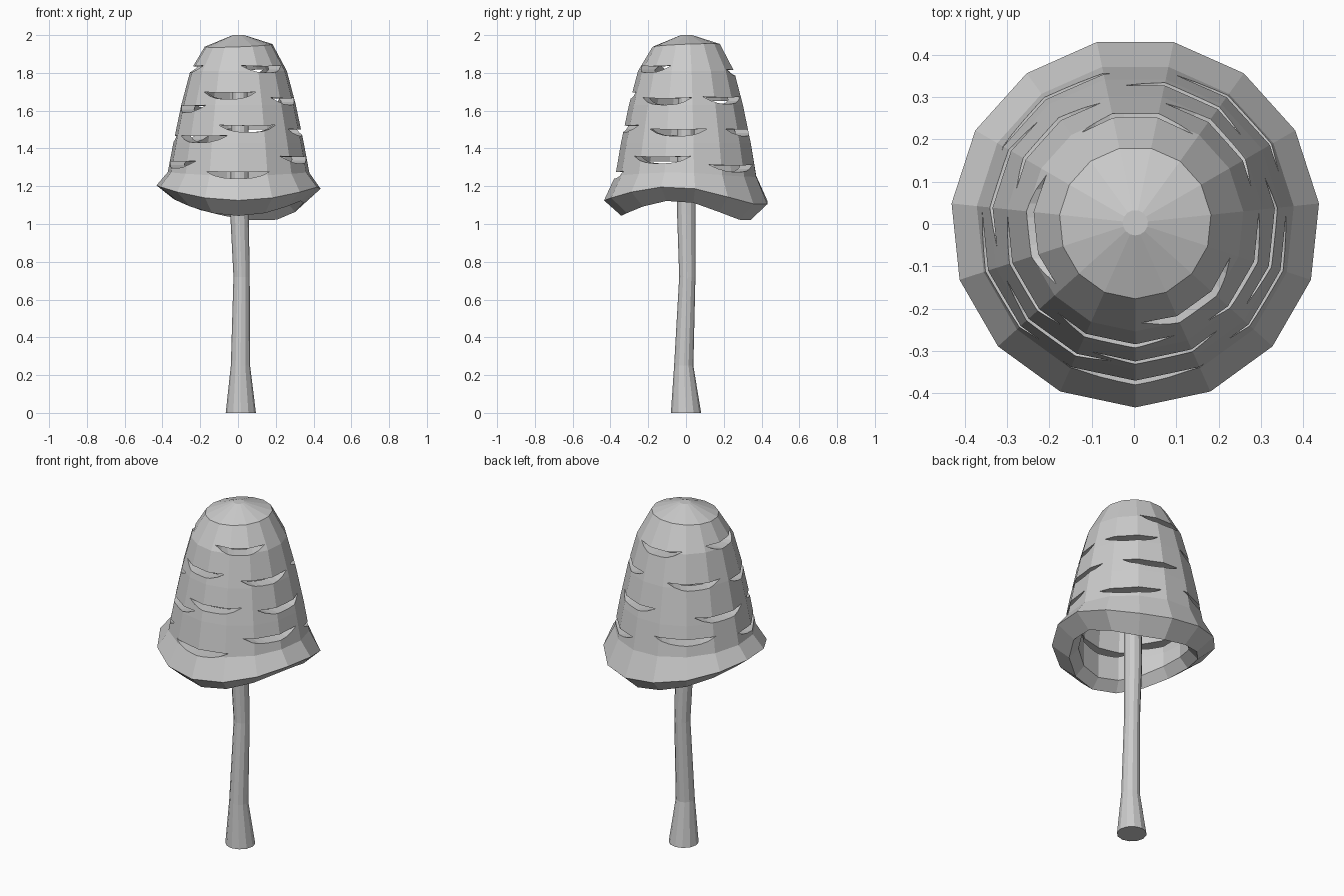
import bpy, bmesh, math
from mathutils import Vector

cube = bpy.data.objects.get("Cube")
if cube:
    bpy.data.objects.remove(cube)

grey = bpy.data.materials.new("plain_grey")
grey.use_nodes = True
grey.diffuse_color = (0.6, 0.6, 0.6, 1)
grey.node_tree.nodes["Principled BSDF"].inputs["Base Color"].default_value = grey.diffuse_color


def add_object(name, bm):
    bmesh.ops.recalc_face_normals(bm, faces=bm.faces)
    mesh = bpy.data.meshes.new(name)
    bm.to_mesh(mesh)
    bm.free()
    mesh.materials.append(grey)
    obj = bpy.data.objects.new(name, mesh)
    bpy.context.collection.objects.link(obj)
    return obj


def loft(name, rings):
    """Skin a stack of vertex rings and cap both ends."""
    bm = bmesh.new()
    loops = [[bm.verts.new(p) for p in ring] for ring in rings]
    for a, b in zip(loops, loops[1:]):
        for i in range(len(a)):
            j = (i + 1) % len(a)
            bm.faces.new((a[i], a[j], b[j], b[i]))
    bm.faces.new(loops[0])
    bm.faces.new(loops[-1])
    return add_object(name, bm)


def ring(sides, radius, z, wave=0, cx=0, cy=0, tilt=0):
    """Ring of points; wave raises the sides and droops the back left corner."""
    points = []
    for i in range(sides):
        a = math.tau * i / sides - math.pi / 2
        corner = math.cos(a - math.pi / 4)
        droop = 1.2 * max(0, corner) ** 4
        points.append((cx + radius * math.cos(a), cy + radius * math.sin(a),
                       z + wave * (math.cos(2 * a) - droop) + tilt * corner))
    return points


# Hollow bell cap: outer wall down to the wavy rim, then back up the inside
cap_profile = [
    (0.03, 2.0, 0, 0), (0.18, 1.945, 0, 0.01), (0.257, 1.81, 0, 0), (0.305, 1.63, 0, 0),
    (0.347, 1.43, 0, 0), (0.377, 1.265, 0.01, 0), (0.437, 1.165, 0.04, 0),
    (0.345, 1.088, 0.045, 0), (0.295, 1.14, 0.045, 0), (0.295, 1.25, 0.01, 0),
    (0.275, 1.42, 0, 0), (0.235, 1.62, 0, 0), (0.19, 1.78, 0, 0), (0.13, 1.88, 0, 0),
    (0.03, 1.92, 0, 0),
]
cap = loft("mushroom_cap", [ring(15, r, z, w, 0.003, 0.003, t) for r, z, w, t in cap_profile])

# Rows of slits: height and direction in degrees
slits = [
    (1.825, -52), (1.805, 88), (1.825, 184),
    (1.685, -100), (1.655, -23), (1.66, 47), (1.64, 134), (1.615, 205),
    (1.51, -80), (1.49, -8), (1.49, 67), (1.455, 161), (1.455, 232),
    (1.265, -90), (1.345, -23), (1.30, 47), (1.345, 124), (1.32, 203),
]


def slit_cutter(bm, z, degrees):
    """Sagging crescent prism pointing outward through the cap wall."""
    a = math.radians(degrees)
    out = Vector((math.cos(a), math.sin(a), 0))
    side = Vector((-out.y, out.x, 0))
    half = 0.13 + 0.07 * (1.83 - z)
    steps = 8
    outline = []
    for i in range(steps + 1):
        t = 2 * i / steps - 1
        outline.append((t, 0.014 - 0.038 * (1 - abs(t) ** 3)))
    for i in range(1, steps):
        t = 1 - 2 * i / steps
        outline.append((t, 0.014 - 0.004 * (1 - t * t)))
    ends = []
    for depth in (0.08, 0.6):
        ends.append([bm.verts.new(out * depth + side * t * half + Vector((0, 0, z + h)))
                     for t, h in outline])
    for i in range(len(outline)):
        j = (i + 1) % len(outline)
        bm.faces.new((ends[0][i], ends[0][j], ends[1][j], ends[1][i]))
    bm.faces.new(ends[0])
    bm.faces.new(ends[1])


# Cut each slit through the cap wall
for z, degrees in slits:
    bm = bmesh.new()
    slit_cutter(bm, z, degrees)
    cutter = add_object("slit_cutter", bm)
    cutter.hide_render = True
    cut = cap.modifiers.new("slit", "BOOLEAN")
    cut.operation = "DIFFERENCE"
    cut.solver = "EXACT"
    cut.object = cutter
    bpy.context.view_layer.objects.active = cap
    bpy.ops.object.modifier_apply(modifier=cut.name)
    bpy.data.objects.remove(cutter)

# Slightly bent stalk with a flared foot, running up inside the cap
stalk_path = [
    (0.08, 0, 0.015, 0), (0.051, 0.25, 0.013, -0.012), (0.043, 0.72, 0.019, 0.007),
    (0.049, 1.05, 0.008, 0.002), (0.046, 1.5, 0.01, 0), (0.03, 1.95, 0.01, 0),
]
loft("stalk", [ring(12, r, z, 0, x, y) for r, z, x, y in stalk_path])
